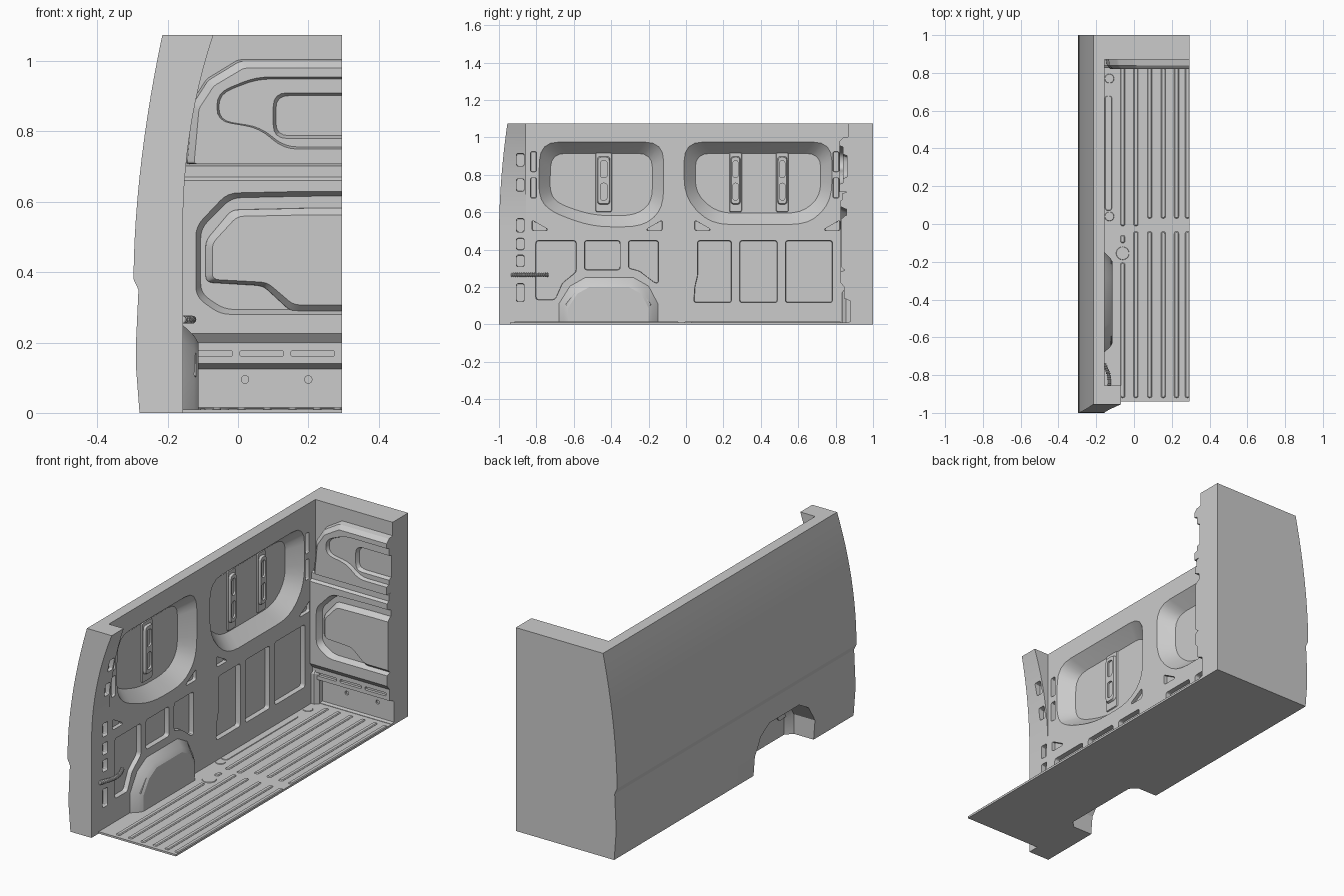
import bpy, bmesh, math

if "Cube" in bpy.data.objects:
    bpy.data.objects.remove(bpy.data.objects["Cube"])

AX = {'x': lambda u, v, d: (d, u, v), 'y': lambda u, v, d: (u, d, v), 'z': lambda u, v, d: (u, v, d)}


def rounded(pts, r, n=4):
    out = []
    for i, p in enumerate(pts):
        ends = []
        for q in (pts[i - 1], pts[(i + 1) % len(pts)]):
            l = math.dist(p, q)
            k = min(r, l * .45) / l
            ends.append((p[0] + (q[0] - p[0]) * k, p[1] + (q[1] - p[1]) * k))
        a, b = ends
        for s in range(n + 1):
            t = s / n
            out.append(tuple((1 - t) ** 2 * a[j] + 2 * t * (1 - t) * p[j] + t * t * b[j] for j in (0, 1)))
    return out


def inset(pts, d, base=None):
    us, vs = [p[0] for p in pts], [p[1] for p in pts]
    cu, cv = (min(us) + max(us)) / 2, (min(vs) + max(vs)) / 2
    ku = 1 - 2 * d / (max(us) - min(us))
    kv = 1 - 2 * d / (max(vs) - min(vs))
    if base is not None:
        cv, kv = base, 1 - d / (max(vs) - base)
    return [(cu + (u - cu) * ku, cv + (v - cv) * kv) for u, v in pts]


def loft(bm, axis, pts, rings, r=0, base=None):
    """Stack outline copies; rings = [(depth, inset), ...]."""
    if r:
        pts = rounded(pts, r)
    vs = [[bm.verts.new(AX[axis](u, v, d)) for u, v in (inset(pts, i, base) if i else pts)] for d, i in rings]
    for a, b in zip(vs, vs[1:]):
        for i in range(len(a)):
            j = (i + 1) % len(a)
            bm.faces.new((a[i], a[j], b[j], b[i]))
    bm.faces.new(vs[0])
    bm.faces.new(vs[-1][::-1])


def finish(bm, name):
    bmesh.ops.recalc_face_normals(bm, faces=bm.faces)
    me = bpy.data.meshes.new(name)
    bm.to_mesh(me)
    bm.free()
    ob = bpy.data.objects.new(name, me)
    bpy.context.collection.objects.link(ob)
    return ob


def solid(name, *lofts):
    bm = bmesh.new()
    for l in lofts:
        loft(bm, *l)
    return finish(bm, name)


def cut(target, *lofts):
    """Subtract each loft in turn; skip one that would wipe out the part."""
    for l in lofts:
        c = solid("cutter", l)
        m = target.modifiers.new("cut", 'BOOLEAN')
        m.object, m.operation, m.solver = c, 'DIFFERENCE', 'EXACT'
        dg = bpy.context.evaluated_depsgraph_get()
        me = bpy.data.meshes.new_from_object(target.evaluated_get(dg))
        target.modifiers.clear()
        if len(me.polygons) > 3:
            target.data = me
        bpy.data.objects.remove(c)


def rect(u0, u1, v0, v1):
    return [(u0, v0), (u1, v0), (u1, v1), (u0, v1)]


def sym(half):
    """Complete an outline about the section plane x = 0.295."""
    return half + [(.59 - u, v) for u, v in reversed(half)]


H, IN = 1.075, -.157
outer_x = lambda t: -.297 + .082 * t ** 1.8
inner_x = lambda z: IN + .087 * max(0, (z - .5) / .575) ** 2.2
outer = [(-.28, 0), (-.29, .13), (-.29, .2), (-.283, .35)]
outer += [(outer_x(i / 12), .38 + (H - .38) * i / 12) for i in range(13)]

# Side wall with window pockets, lower panels and small pockets
wall = solid("side_wall", ('y', outer + [(IN, H), (IN, 0)], [(-.855, 0), (1, 0)]))
windows = [
    [(-.78, .975), (-.12, .975), (-.12, .62), (-.23, .522), (-.5, .522), (-.72, .6), (-.79, .68)],
    [(-.01, .975), (.78, .975), (.78, .66), (.66, .535), (.13, .535), (-.01, .68)]]
cuts = [('x', w, [(-.14, 0), (IN, 0), (-.172, .012), (-.228, .06)], .1) for w in windows]
panels = [
    [(-.805, .45), (-.585, .45), (-.585, .28), (-.66, .22), (-.7, .13), (-.805, .13)],
    rect(-.545, -.35, .29, .45),
    [(-.31, .45), (-.145, .45), (-.145, .22), (-.165, .22), (-.25, .285), (-.31, .3)],
    [(.06, .45), (.245, .45), (.245, .115), (.04, .115), (.045, .2), (.06, .26)],
    rect(.285, .49, .115, .45), rect(.53, .785, .115, .45)]
cuts += [('x', p, [(-.14, 0), (-.182, .004)], .015) for p in panels]
for u, s in ((-.825, 1), (-.125, -1), (.045, 1), (.825, -1)):
    tri = [(u, .56), (u, .5), (u + s * .085, .5), (u + s * .085, .51)]
    cuts.append(('x', tri, [(-.14, 0), (-.175, .003)], .012))
for u in (-.815, .802):
    for v in (.87, .73):
        cuts.append(('x', rect(u - .017, u + .017, v - .055, v + .055), [(-.14, 0), (-.18, .003)], .008))
cut(wall, *cuts)

# Rear pillar, leaning forward at the top
pil = [(inner_x(z), z) for z in [H - .575 * i / 12 for i in range(13)]] + [(IN, 0)]
pillar = solid("rear_pillar", ('y', outer + pil, [(-1, 0), (-.855, 0)]))
for v in pillar.data.vertices:
    if v.co.y < -.9:
        v.co.y += .045 * max(0, (v.co.z - .45) / .625) ** 2
slots = []
for v, h in ((.88, .07), (.745, .07), (.53, .075), (.43, .065), (.34, .065), (.17, .1)):
    x = inner_x(v)
    slots.append(('x', rect(-.908, -.864, v - h / 2, v + h / 2), [(x + .03, 0), (x - .025, .003)], .01))
cut(pillar, *slots)

# Window reinforcement struts
for i, (u, w) in enumerate(((-.44, .045), (.265, .035), (.515, .035))):
    s = solid(f"window_strut_{i}",
              ('x', rect(u - w, u + w, .6, .92), [(-.232, 0), (-.222, .004)], .01))
    pad = solid(f"window_strut_pad_{i}",
                ('x', rect(u - w * .8, u + w * .8, .64, .9), [(-.226, 0), (-.21, .006)], .02))
    cut(pad, *[('x', rect(u - w * .4, u + w * .4, v, v + .09), [(-.2, 0), (-.22, 0)], .015) for v in (.665, .785)])

# Floor with long ribs and raised access covers
floor = solid("floor", ('z', rect(IN, .295, -.94, .89), [(0, 0), (.01, 0)]))
ribs = []
for i, x in enumerate((-.06, .01, .083, .155, .225, .283)):
    spans = [(.03 if i > 1 else -.01, .83), (-.92, -.04)]
    if i == 0:
        spans = [(-.01, .83), (-.1, -.06), (-.92, -.205)]
    for a, b in spans:
        ribs.append(('z', rect(x - .012, x + .012, a, b), [(.008, 0), (.011, 0), (.015, .004)], .01))
solid("floor_ribs", *ribs)
covers = [('z', rect(-.155, -.115, .07, .68), [(.008, 0), (.013, .003)], .02)]
for x, y, r in ((-.06, -.155, .036), (-.13, .77, .026), (-.13, .04, .026)):
    circ = [(x + r * math.cos(a * math.pi / 12), y + r * math.sin(a * math.pi / 12)) for a in range(24)]
    covers.append(('z', circ, [(.008, 0), (.013, .003)]))
solid("floor_covers", *covers)

# Wheel arch housing, hollow from outside
arch = [(-.68, 0), (-.68, .11), (-.62, .205), (-.54, .25), (-.28, .25), (-.2, .205), (-.15, .11), (-.15, 0)]
housing = solid("wheel_arch", ('x', arch, [(-.175, 0), (IN, 0), (-.125, .03), (-.113, .05)], 0, 0))
solid("wheel_arch_pads", *[('x', [(c, .1), (c + s * .06, .18), (c + s * .1, .14), (c + s * .07, .09)],
                                  [(-.14, 0), (-.12, .004)], .012) for c, s in ((-.65, 1), (-.18, -1))])
hollow = [(u, v if v > 0 else -.05) for u, v in inset(arch, .014, 0)]
for ob in (wall, housing, floor):
    cut(ob, ('x', hollow, [(-.4, 0), (-.165, 0), (-.132, .035)], 0, -.05))

# Bulkhead section with ledges
sec = [(1, 0), (1, H), (.87, H), (.87, .71), (.838, .702), (.838, .67), (.825, .66), (.825, .225),
       (.845, .2), (.845, .14), (.88, .125), (.88, 0)]
bulk = solid("bulkhead", ('x', sec, [(IN, 0), (.295, 0)]))
mid = sym([(-.05, .28), (-.12, .33), (-.12, .53), (-.03, .625), (.2, .63)])
cut(bulk, ('y', mid, [(.8, 0), (.825, 0), (.857, .014)], .03),
    *[('y', rect(a, a + .125, .16, .177), [(.83, 0), (.86, 0)], .008) for a in (-.14, .005, .15)],
    *[('y', rect(a, a + .02, .085, .105), [(.87, 0), (.89, 0)], .009) for a in (.01, .19)])
# Boss in the middle pocket
boss = sym([(.15, .285), (.07, .36), (-.095, .37), (-.095, .49), (-.02, .58), (.2, .585)])
b = solid("bulkhead_boss", ('y', boss, [(.87, 0), (.85, .004), (.83, .022)], .02))
# Upper panel with nested pockets
up = sym([(-.15, .708), (-.135, .88), (-.09, .95), (0, 1.005)])
u = solid("bulkhead_upper_panel", ('y', up, [(.875, 0), (.84, .006), (.82, .025)], .01, .708))
cut(u, ('y', sym([(.13, .75), (.06, .81), (-.06, .83), (-.06, .91), (.05, .955)]),
        [(.8, 0), (.82, 0), (.84, .006)], .04))
cut(u, ('y', sym([(.1, .78), (.1, .91)]), [(.81, 0), (.84, 0), (.86, .008)], .04))
for ob in (b, u):
    cut(ob, ('x', rect(.5, 1.2, -.1, 1.2), [(.295, 0), (.9, 0)]))

# Corner post and floor-edge sill
solid("corner_post", ('z', [(IN, .835), (-.14, .835), (-.122, .855), (-.122, .89), (IN, .89)],
                      [(.005, 0), (.17, 0), (.185, .01)]))
solid("bulkhead_sill", ('x', [(.86, .005), (.86, .012), (.885, .016), (.885, .005)], [(IN, 0), (.295, 0)]))

# Ribbed cable conduit looping between wall and pillar
bm = bmesh.new()
prev = None
for i in range(81):
    t, r = i / 80, (.0115 if i // 2 % 2 else .008)
    cx, cy = -.16 + .03 * math.sin(math.pi * t), -.735 - .2 * t
    ring = [bm.verts.new((cx + r * math.cos(a * math.pi / 6), cy, .265 + r * math.sin(a * math.pi / 6)))
            for a in range(12)]
    if prev:
        for k in range(12):
            bm.faces.new((prev[k], prev[k - 11], ring[k - 11], ring[k]))
    else:
        bm.faces.new(ring)
    prev = ring
bm.faces.new(prev)
finish(bm, "ribbed_conduit")

bpy.ops.object.select_all(action='SELECT')
bpy.context.view_layer.objects.active = wall
bpy.ops.object.shade_smooth_by_angle(angle=math.radians(25))
